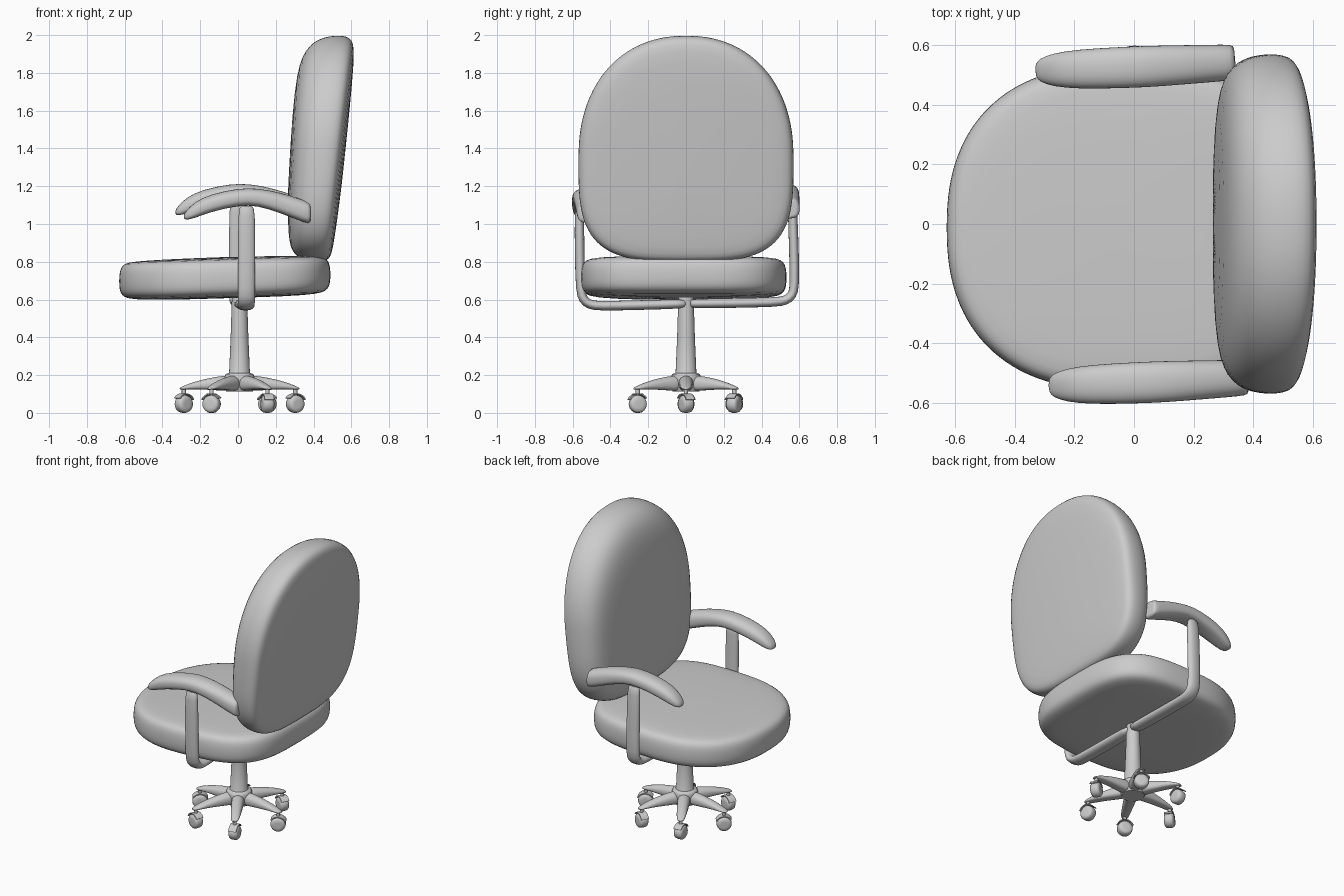
import bpy, bmesh, math
from mathutils import Matrix, Vector

if "Cube" in bpy.data.objects:
    bpy.data.objects.remove(bpy.data.objects["Cube"])

grey = bpy.data.materials.new("plain grey")
grey.use_nodes = True
COLOUR = (0.6, 0.6, 0.6, 1)
grey.diffuse_color = COLOUR
grey.node_tree.nodes["Principled BSDF"].inputs["Base Color"].default_value = COLOUR


def superellipse(count, a, up, down, n_up, n_down):
    """Closed outline whose upper and lower halves have their own height and squareness."""
    points = []
    for i in range(count):
        t = 2 * math.pi * (i + 0.5) / count
        c, s = math.cos(t), math.sin(t)
        h, n = (up, n_up) if s > 0 else (down, n_down)
        points.append((a * math.copysign(abs(c) ** (2 / n), c),
                       h * math.copysign(abs(s) ** (2 / n), s)))
    return points


def loft(name, rings, matrix=Matrix(), subdivide=1):
    """Skin a list of equal-length point rings and cap both ends."""
    bm = bmesh.new()
    loops = [[bm.verts.new(matrix @ Vector(p)) for p in ring] for ring in rings]
    for a, b in zip(loops, loops[1:]):
        for i in range(len(a)):
            j = (i + 1) % len(a)
            bm.faces.new((a[i], a[j], b[j], b[i]))
    bm.faces.new(loops[0][::-1])
    bm.faces.new(loops[-1])
    bmesh.ops.recalc_face_normals(bm, faces=bm.faces)
    mesh = bpy.data.meshes.new(name)
    bm.to_mesh(mesh)
    bm.free()
    mesh.materials.append(grey)
    obj = bpy.data.objects.new(name, mesh)
    bpy.context.collection.objects.link(obj)
    if subdivide:
        mod = obj.modifiers.new("smooth", "SUBSURF")
        mod.levels = mod.render_levels = subdivide
    bpy.ops.object.select_all(action="DESELECT")
    obj.select_set(True)
    bpy.context.view_layer.objects.active = obj
    bpy.ops.object.shade_smooth_by_angle(angle=math.radians(50))
    return obj


def lathe(name, profile, matrix, count=24):
    """Turn (radius, height) pairs about the local z axis."""
    angles = [2 * math.pi * i / count for i in range(count)]
    return loft(name, [[(r * math.cos(t), r * math.sin(t), z) for t in angles]
                       for r, z in profile], matrix, 0)


# Seat cushion: rounded front, squarer rear, slight rise toward the back
seat_outline = superellipse(64, 0.545, 0.56, 0.56, 3.4, 2.35)
seat_layers = [(0.05, 0.607), (0.6, 0.607), (0.88, 0.615), (0.96, 0.63), (0.99, 0.655), (1, 0.69),
               (1, 0.745), (0.985, 0.785), (0.95, 0.805), (0.88, 0.815), (0.6, 0.822), (0.05, 0.825)]
loft("seat", [[(v * s - 0.07, u * s - 0.012, z + 0.03 * v * s) for u, v in seat_outline]
              for s, z in seat_layers])

# Backrest: egg outline, nearly flat leaning rear, domed front
PIVOT = 1.2
back_outline = superellipse(64, 0.572, 0.65, 0.55, 2.2, 3.5)
back_layers = [(0.05, 0), (0.5, 0.01), (0.85, 0.03), (0.95, 0.07), (0.985, 0.14), (1, 0.27),
               (0.995, 0.45), (0.975, 0.62), (0.93, 0.76), (0.86, 0.86), (0.75, 0.93),
               (0.5, 0.98), (0.05, 1)]
rings = []
for s, depth in back_layers:
    ring = []
    for u, v in back_outline:
        z = PIVOT + (1.35 + v - PIVOT) * s
        rear = 0.49 + 0.115 * (z - 0.8) + 0.012 * (1 - (u * s / 0.57) ** 2)
        front = 0.25 + 0.04 * (z - 0.8)
        ring.append((rear + (front - rear) * depth, u * s, z))
    rings.append(ring)
loft("backrest", rings)

# Arm pads and bent support tubes, the pair being turned slightly askew
skew = (Matrix.Translation((0, 0, 1)) @ Matrix.Rotation(0.042, 4, "Z")
        @ Matrix.Rotation(0.022, 4, "X") @ Matrix.Translation((0, 0, -1)))
pad_sections = [(-0.31, 1.04, 1.06, 0.02), (-0.295, 1.032, 1.085, 0.04), (-0.25, 1.043, 1.13, 0.056),
                (-0.17, 1.075, 1.17, 0.067), (-0.02, 1.11, 1.202, 0.07), (0.08, 1.11, 1.202, 0.07),
                (0.2, 1.07, 1.18, 0.066), (0.3, 1.03, 1.147, 0.063), (0.352, 1.013, 1.13, 0.06),
                (0.363, 1.02, 1.122, 0.053)]
tube_path = [(0.012, 0.578), (0.02, 0.578), (0.25, 0.576), (0.47, 0.576), (0.52, 0.583),
             (0.555, 0.61), (0.568, 0.655), (0.568, 0.85), (0.565, 1.09), (0.56, 1.11)]
for side, label in ((1, "left"), (-1, "right")):
    rings = []
    for x, low, high, half in pad_sections:
        mid, h = (low + high) / 2, (high - low) / 2
        rings.append([(x, side * 0.53 + u, mid + v)
                      for u, v in superellipse(20, half, h, h, 2.3, 3)])
    loft(label + "_arm_pad", rings, skew)

    rings = []
    last = len(tube_path) - 1
    for i, (y, z) in enumerate(tube_path):
        y0, z0 = tube_path[max(i - 1, 0)]
        y1, z1 = tube_path[min(i + 1, last)]
        normal = Vector((z0 - z1, y1 - y0)).normalized()
        size = 0.7 if i in (0, last) else 1
        rings.append([(0.022 + u * size, side * (y + normal.x * v * size), z + normal.y * v * size)
                      for u, v in superellipse(16, 0.046, 0.026, 0.026, 2.2, 2.2)])
    loft(label + "_arm_tube", rings, skew)

# Central column and hub
centre = Matrix.Translation((0.008, 0, 0))
lathe("column", [(0.04, 0.62), (0.042, 0.56), (0.047, 0.4), (0.055, 0.215), (0.06, 0.205)], centre)
lathe("hub", [(0.06, 0.21), (0.074, 0.205), (0.08, 0.19), (0.078, 0.13), (0.07, 0.114)], centre)

# Six arched legs, each with a swivelled hooded caster
leg_sections = [(0.03, 0.115, 0.2, 0.042), (0.08, 0.116, 0.198, 0.04), (0.16, 0.122, 0.186, 0.036),
                (0.24, 0.125, 0.165, 0.031), (0.29, 0.124, 0.146, 0.026), (0.32, 0.122, 0.132, 0.014)]
wheel_profile = [(0.02, -0.03), (0.036, -0.029), (0.044, -0.022), (0.047, -0.01),
                 (0.047, 0.01), (0.044, 0.022), (0.036, 0.029), (0.02, 0.03)]
for k in range(6):
    spin = centre @ Matrix.Rotation(k * math.pi / 3, 4, "Z")
    rings = []
    for r, low, high, half in leg_sections:
        mid, h = (low + high) / 2, (high - low) / 2
        rings.append([(r, u, mid + v) for u, v in superellipse(16, half, h, h, 2, 3)])
    loft(f"leg_{k + 1}", rings, spin)

    lathe(f"caster_stem_{k + 1}", [(0.011, 0.135), (0.011, 0.06)],
          spin @ Matrix.Translation((0.295, 0, 0)), 12)
    swivel = (spin @ Matrix.Translation((0.295, 0, 0.047))
              @ Matrix.Rotation(0.5 + 1.1 * k, 4, "Z") @ Matrix.Rotation(math.pi / 2, 4, "X"))
    lathe(f"caster_wheel_{k + 1}", wheel_profile, swivel)
    # Curved guard over the upper part of the wheel
    rings = []
    for i in range(9):
        t = math.radians(25 + 15 * i)
        rings.append([(r * math.cos(t), r * math.sin(t), w) for r, w in
                      ((0.05, -0.026), (0.05, 0.026), (0.056, 0.026), (0.056, -0.026))])
    loft(f"caster_guard_{k + 1}", rings, swivel, 0)
